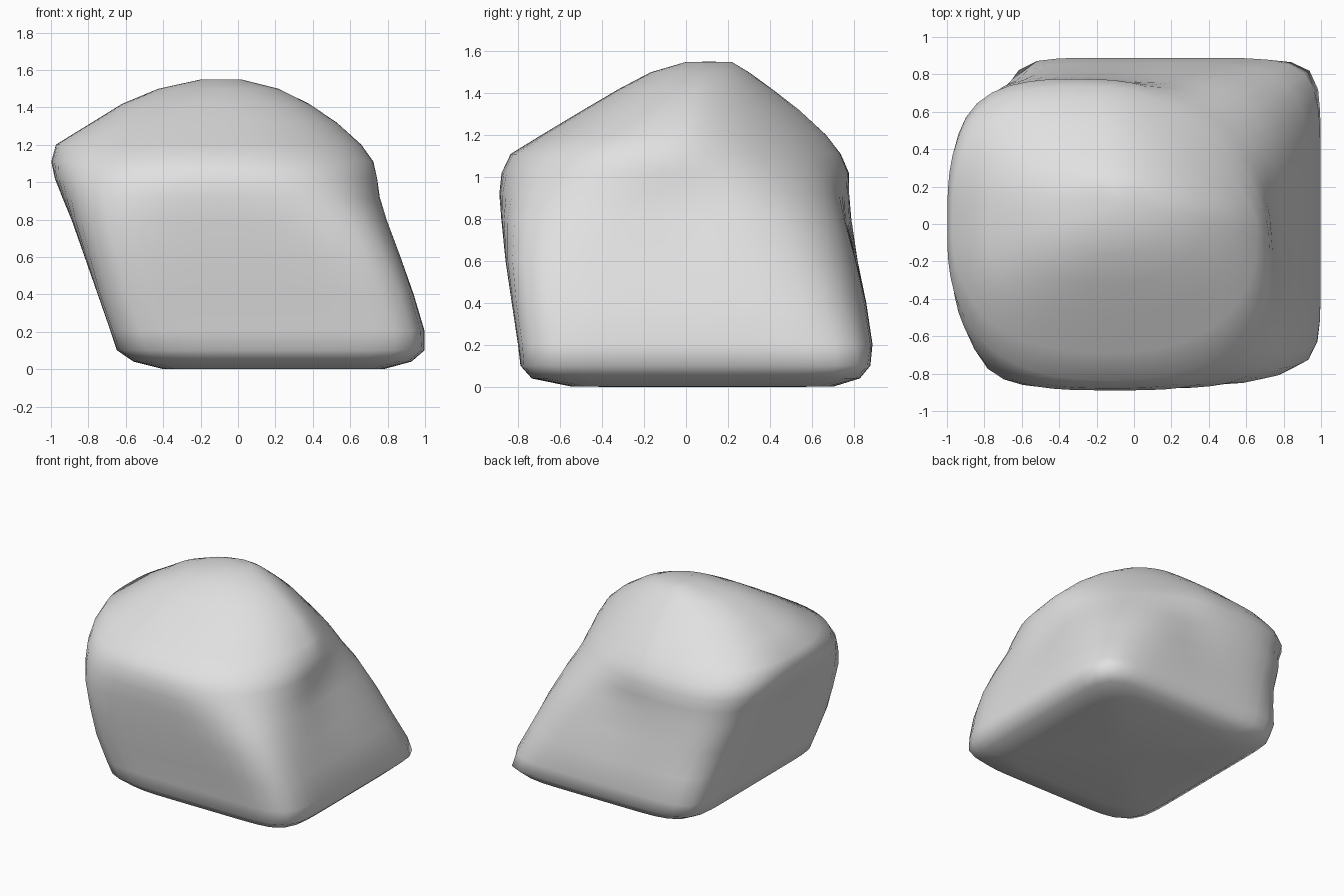
import bpy
import bmesh
from math import cos, sin, pi, exp
from mathutils import Vector

default_cube = bpy.data.objects.get("Cube")
if default_cube:
    bpy.data.objects.remove(default_cube, do_unlink=True)

SEGMENTS = 64

# Horizontal slices: height, left, right, front, back, then the squareness of
# the back right, back left, front left and front right corners
SLICES = [
    (0, -.42, .8, -.56, .72, 6, 6, 6, 6),
    (.04, -.56, .93, -.74, .83, 8, 7, 7, 8),
    (.1, -.65, 1, -.79, .88, 10, 9, 9, 9),
    (.2, -.68, 1, -.8, .89, 6.5, 9, 10, 8),
    (.4, -.75, .94, -.83, .86, 4.5, 6, 10, 8),
    (.6, -.82, .87, -.86, .82, 3.8, 5, 7, 6.5),
    (.8, -.89, .8, -.88, .79, 2.9, 5, 5.2, 4.5),
    (.92, -.94, .77, -.89, .78, 2.2, 4, 3.7, 3.2),
    (1.02, -.98, .76, -.88, .78, 1.8, 4, 3, 2.8),
    (1.11, -1, .74, -.84, .74, 1.6, 3.5, 2.5, 2.6),
    (1.2, -.98, .67, -.69, .67, 1.5, 3, 2.4, 2.4),
    (1.32, -.78, .53, -.49, .54, 1.5, 2.6, 2.8, 2.3),
    (1.42, -.62, .38, -.32, .41, 1.6, 2.4, 2.8, 2.2),
    (1.5, -.43, .22, -.17, .3, 1.8, 2.2, 2.4, 2),
    (1.55, -.2, .02, 0, .22, 2, 2, 2, 2),
]

# Shallow hollows: centre, push direction, depth
HOLLOWS = [
    (Vector((.77, 0, .93)), Vector((-1, 0, 0)), .03),
    (Vector((.1, .79, .84)), Vector((0, -1, 0)), .03),
]


def slice_point(row, angle):
    """Point on a rounded-square slice of the rock."""
    z, left, right, front, back, *corners = row
    c, s = cos(angle), sin(angle)
    power = corners[int(angle / (pi / 2))]
    radius = (abs(c) ** power + abs(s) ** power) ** (-1 / power)
    x = (left + right) / 2 + (right - left) / 2 * radius * c
    y = (front + back) / 2 + (back - front) / 2 * radius * s
    return Vector((x, y, z))


def press_hollows(point):
    """Dent the point softly where a hollow lies."""
    moved = point.copy()
    for centre, direction, depth in HOLLOWS:
        distance = (point - centre).length / .25
        moved += direction * depth * exp(-distance * distance)
    return moved


def make_material(name, colour):
    material = bpy.data.materials.new(name)
    material.use_nodes = True
    material.diffuse_color = colour
    shader = material.node_tree.nodes["Principled BSDF"]
    shader.inputs["Base Color"].default_value = colour
    shader.inputs["Roughness"].default_value = .8
    return material


# Loft the slices into one closed boulder
bm = bmesh.new()
rings = []
for row in SLICES:
    ring = []
    for i in range(SEGMENTS):
        point = slice_point(row, 2 * pi * i / SEGMENTS)
        ring.append(bm.verts.new(press_hollows(point)))
    rings.append(ring)

for lower, upper in zip(rings, rings[1:]):
    for i in range(SEGMENTS):
        j = (i + 1) % SEGMENTS
        bm.faces.new((lower[i], lower[j], upper[j], upper[i]))

# Close the underside and the crown with fans
for ring in (rings[0], rings[-1]):
    middle = sum((v.co for v in ring), Vector()) / SEGMENTS
    hub = bm.verts.new(middle)
    for i in range(SEGMENTS):
        bm.faces.new((hub, ring[i], ring[(i + 1) % SEGMENTS]))

bmesh.ops.recalc_face_normals(bm, faces=bm.faces[:])
for face in bm.faces:
    face.smooth = True

mesh = bpy.data.meshes.new("boulder")
bm.to_mesh(mesh)
bm.free()
boulder = bpy.data.objects.new("boulder", mesh)
bpy.context.collection.objects.link(boulder)
mesh.materials.append(make_material("stone grey", (.75, .75, .75, 1)))

# Ease the facets between the slices
smoothing = boulder.modifiers.new("soften", "SMOOTH")
smoothing.factor = .3
smoothing.iterations = 1
